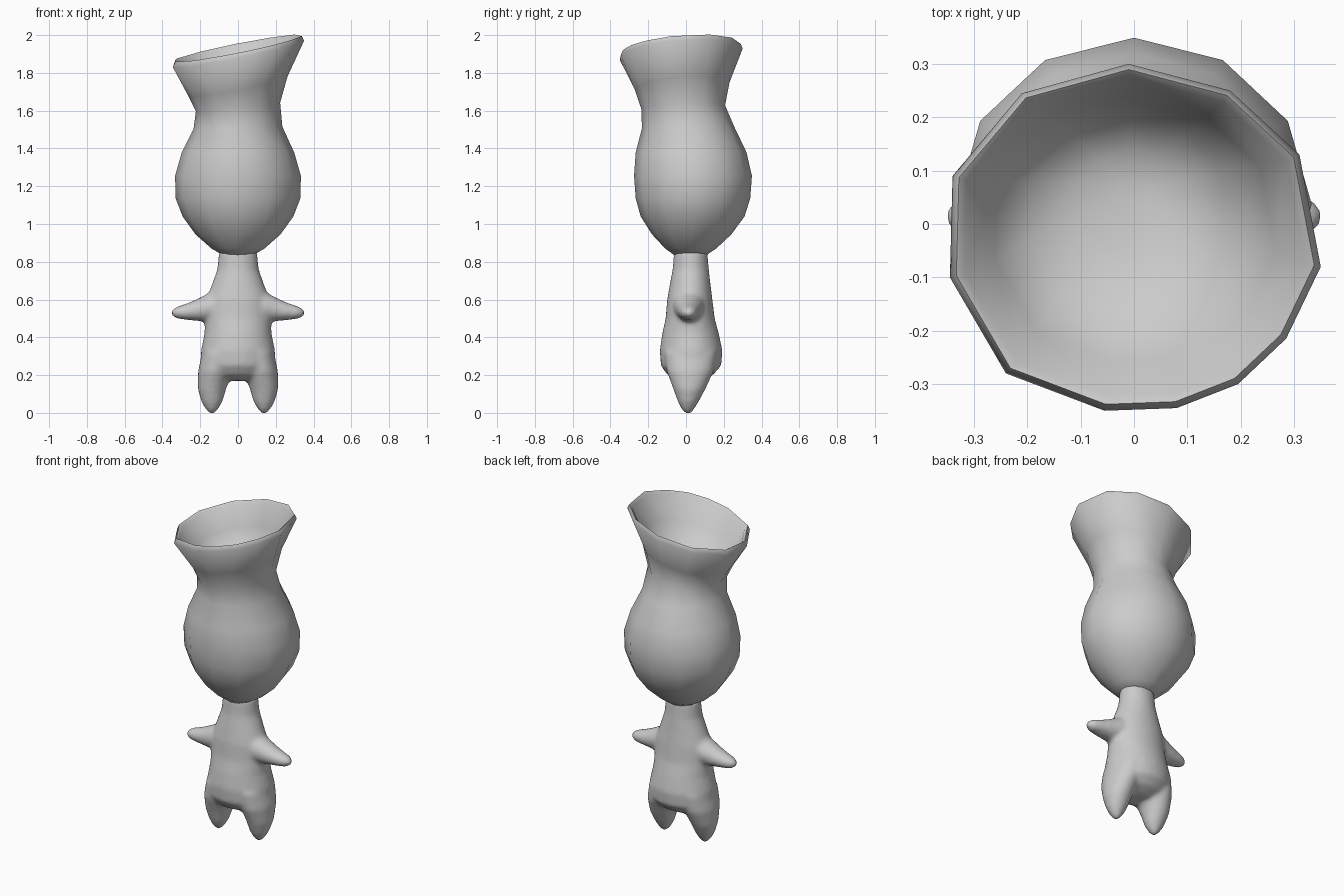
import bpy, bmesh
from math import sin, cos, pi, radians

if "Cube" in bpy.data.objects:
    bpy.data.objects.remove(bpy.data.objects["Cube"])


def loft(bm, rings):
    """Skin a list of equal-length point rings and cap both ends."""
    loops = [[bm.verts.new(p) for p in r] for r in rings]
    n = len(loops[0])
    for a, b in zip(loops, loops[1:]):
        for i in range(n):
            j = (i + 1) % n
            bm.faces.new((a[i], a[j], b[j], b[i]))
    bm.faces.new(loops[0])
    bm.faces.new(loops[-1])


def finish(bm, name):
    bmesh.ops.recalc_face_normals(bm, faces=bm.faces[:])
    me = bpy.data.meshes.new(name)
    bm.to_mesh(me)
    bm.free()
    ob = bpy.data.objects.new(name, me)
    bpy.context.collection.objects.link(ob)
    bpy.ops.object.select_all(action='DESELECT')
    ob.select_set(True)
    bpy.context.view_layer.objects.active = ob
    return ob


def level(cx, cy, rx, ry, z, n, tilt=0):
    """Horizontal ellipse, clockwise from the back, optionally tilted."""
    pts = []
    for i in range(n):
        a = pi / 2 - 2 * pi * i / n
        x, y = cx + rx * cos(a), cy + ry * sin(a)
        pts.append((x, y, z + tilt * (0.2 * x + 0.08 * y)))
    return pts


# head: twelve-sided bulb flaring to an irregular slanted rim with a bowl inside
RIM = [(-.01, .30), (.18, .25), (.31, .13), (.35, -.08), (.285, -.215), (.195, -.30),
       (.08, -.345), (-.055, -.35), (-.24, -.28), (-.345, -.10), (-.34, .09), (-.21, .245)]


def rim(scale, z, tilt=1, dy=0):
    return [(x * scale, y * scale + dy, z + tilt * (0.2 * x + 0.08 * y) * scale)
            for x, y in RIM]


HEAD = [  # z, rx, cy, ry, tilt
    (.835, .08, .023, .085, 0), (.87, .14, .025, .135, 0), (.945, .225, .03, .21, 0),
    (1.04, .293, .035, .275, 0), (1.135, .33, .037, .303, 0), (1.255, .333, .037, .312, 0),
    (1.38, .297, .027, .293, 0), (1.51, .235, .012, .245, .1), (1.62, .223, -.015, .222, .5),
    (1.73, .262, -.02, .25, 1)]
bm = bmesh.new()
rings = [level(0, cy, rx, ry, z, 12, t) for z, rx, cy, ry, t in HEAD]
rings += [rim(1, 1.907), rim(.965, 1.933), rim(.92, 1.92), rim(.76, 1.79, 1, .01),
          rim(.56, 1.70, .7, .03), rim(.3, 1.66, .4, .05), rim(.08, 1.65, 0, .06)]
loft(bm, rings)
finish(bm, "head")
bpy.ops.object.shade_smooth_by_angle(angle=radians(55))

# body: torso, arms and legs blended into one soft skin
TORSO = [  # z, rx, cy, ry
    (.86, .10, .025, .088), (.76, .11, .025, .096), (.68, .138, .022, .108),
    (.60, .168, .02, .12), (.50, .175, .022, .13), (.42, .178, .024, .15),
    (.33, .196, .027, .166), (.25, .20, .027, .16), (.20, .17, .022, .12), (.17, .10, .02, .06)]
LEG = [  # z, cx, rx, cy, ry
    (.32, .10, .09, .025, .14), (.22, .122, .09, .022, .125), (.125, .138, .075, .018, .085),
    (.06, .138, .056, .012, .056), (.02, .138, .034, .01, .034), (-.004, .138, .013, .01, .013)]
ARM = [  # x, cz, rz, ry
    (.08, .56, .10, .09), (.15, .56, .078, .078), (.21, .546, .06, .064), (.27, .536, .044, .052),
    (.32, .531, .033, .04), (.342, .53, .022, .026), (.353, .53, .009, .01)]
bm = bmesh.new()
loft(bm, [level(0, cy, rx, ry, z, 32) for z, rx, cy, ry in TORSO])
for s in (-1, 1):
    loft(bm, [level(s * cx, cy, rx, ry, z, 24) for z, cx, rx, cy, ry in LEG])
    loft(bm, [[(s * x, .015 + ry * cos(2 * pi * i / 24), cz + rz * sin(2 * pi * i / 24))
               for i in range(24)] for x, cz, rz, ry in ARM])
body = finish(bm, "body")
mod = body.modifiers.new("blend", 'REMESH')
mod.mode = 'VOXEL'
mod.voxel_size = 0.012
mod.use_smooth_shade = True
soft = body.modifiers.new("soften", 'SMOOTH')
soft.factor = 0.5
soft.iterations = 8
bpy.ops.object.shade_smooth()
